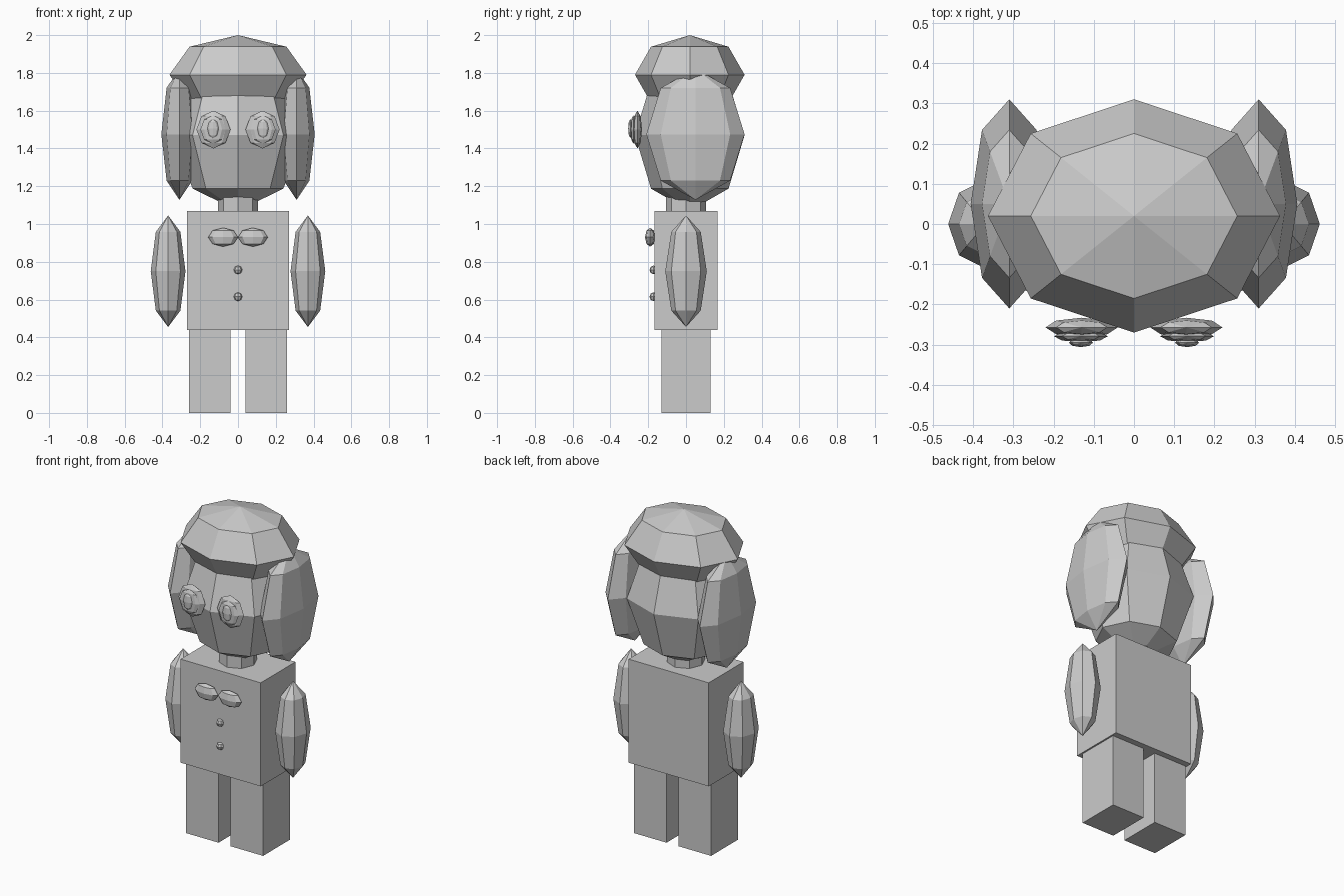
import bpy
from mathutils import Matrix

cube = bpy.data.objects.get("Cube")
if cube:
    bpy.data.objects.remove(cube, do_unlink=True)

grey = bpy.data.materials.new("plain_grey")
grey.diffuse_color = (0.6, 0.6, 0.6, 1)
grey.use_nodes = True
grey.node_tree.nodes["Principled BSDF"].inputs["Base Color"].default_value = (0.6, 0.6, 0.6, 1)


def finish(name, size):
    """Name the new part, bake its size and colour it."""
    ob = bpy.context.object
    ob.name = name
    ob.data.transform(Matrix.Diagonal((*size, 1)))
    ob.data.materials.append(grey)
    return ob


def gem(name, centre, radii):
    """Faceted ellipsoid with eight sides and four bands."""
    bpy.ops.mesh.primitive_uv_sphere_add(segments=8, ring_count=4, radius=1, location=centre)
    return finish(name, radii)


def box(name, centre, size):
    bpy.ops.mesh.primitive_cube_add(size=1, location=centre)
    return finish(name, size)


# Body
box("torso", (0, 0, 0.755), (0.54, 0.334, 0.63))
bpy.ops.mesh.primitive_cylinder_add(vertices=8, radius=1, depth=1, location=(0, 0, 1.12))
finish("neck", (0.107, 0.107, 0.16))

# Head and hair
gem("head", (0, 0.02, 1.47), (0.34, 0.29, 0.4))
gem("hair_top", (0, 0.02, 1.79), (0.363, 0.29, 0.21))

# Paired parts
for side, s in (("left", 1), ("right", -1)):
    box(side + "_leg", (s * 0.15, 0, 0.22), (0.22, 0.26, 0.44))
    gem(side + "_arm", (s * 0.37, 0, 0.75), (0.092, 0.11, 0.295))
    gem(side + "_hair_bunch", (s * 0.31, 0.05, 1.475), (0.096, 0.26, 0.347))
    gem(side + "_eye_white", (s * 0.13, -0.257, 1.5), (0.09, 0.024, 0.1))
    gem(side + "_eye_iris", (s * 0.132, -0.279, 1.5), (0.067, 0.015, 0.075))
    gem(side + "_eye_pupil", (s * 0.132, -0.295, 1.505), (0.03, 0.011, 0.05))
    gem(side + "_bow_loop", (s * 0.079, -0.19, 0.93), (0.079, 0.027, 0.05))

# Buttons
for name, z in (("upper_button", 0.757), ("lower_button", 0.615)):
    gem(name, (0, -0.172, z), (0.023, 0.021, 0.023))
